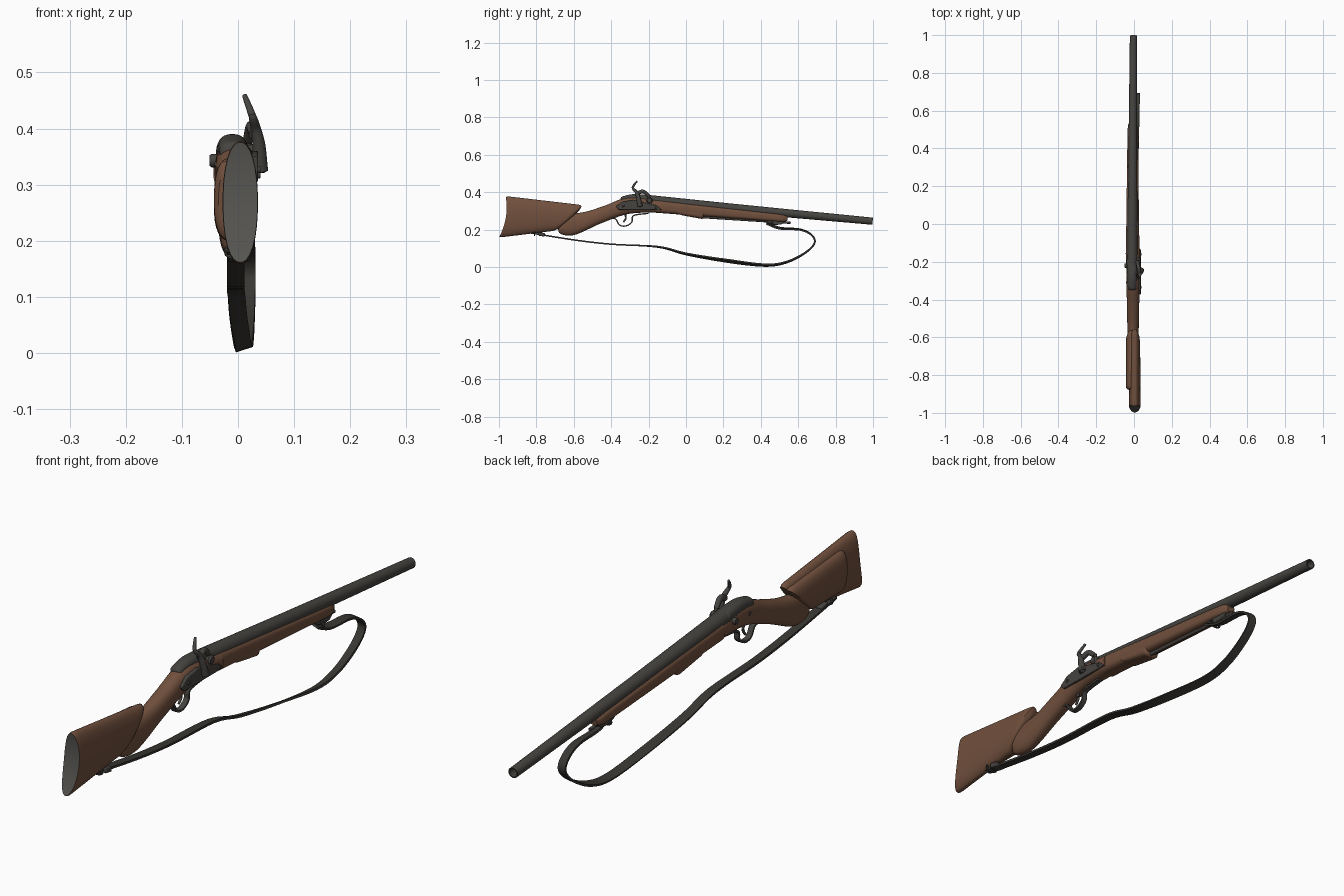
import bpy, bmesh
from math import sin, cos, pi, sqrt, copysign
from mathutils import Vector

default_cube = bpy.data.objects.get("Cube")
if default_cube:
    bpy.data.objects.remove(default_cube)


def material(name, *rgb):
    mat = bpy.data.materials.new(name)
    mat.use_nodes = True
    mat.diffuse_color = (*rgb, 1)
    shader = mat.node_tree.nodes["Principled BSDF"]
    shader.inputs["Base Color"].default_value = (*rgb, 1)
    shader.inputs["Roughness"].default_value = .7
    return mat


wood = material("walnut wood", .165, .08, .047)
metal = material("dark iron", .06, .057, .051)
end_grey = material("butt plate grey", .09, .088, .081)
leather = material("sling leather", .042, .039, .034)
black = material("bore black", .012, .012, .012)


def finish(name, bm, *mats):
    """Turn the bmesh into a named object, smooth with sharp edges kept."""
    bmesh.ops.recalc_face_normals(bm, faces=bm.faces)
    mesh = bpy.data.meshes.new(name)
    bm.to_mesh(mesh)
    bm.free()
    obj = bpy.data.objects.new(name, mesh)
    bpy.context.collection.objects.link(obj)
    for mat in mats:
        mesh.materials.append(mat)
    bpy.ops.object.select_all(action='DESELECT')
    obj.select_set(True)
    bpy.context.view_layer.objects.active = obj
    bpy.ops.object.shade_smooth_by_angle(angle=.7)
    return obj


def skin(bm, rings):
    """Bridge consecutive rings of points and return their vertices."""
    loops = [[bm.verts.new(point) for point in ring] for ring in rings]
    for a, b in zip(loops, loops[1:]):
        for k in range(len(a)):
            bm.faces.new((a[k - 1], a[k], b[k], b[k - 1]))
    return loops


def capped(name, rings, mat):
    bm = bmesh.new()
    loops = skin(bm, rings)
    bm.faces.new(loops[0])
    bm.faces.new(loops[-1])
    return finish(name, bm, mat)


def smooth_path(points, steps=6):
    """Catmull-Rom curve through the points."""
    points = [Vector(p) for p in points]
    padded = [points[0], *points, points[-1]]
    path = []
    for a, b, c, d in zip(padded, padded[1:], padded[2:], padded[3:]):
        for s in range(steps):
            t = s / steps
            path.append(b + t / 2 * (c - a + t * (2 * a - 5 * b + 4 * c - d
                                                  + t * (3 * (b - c) + d - a))))
    return path + [points[-1]]


def round_off(distance, blunt):
    """Section scale near an end: blunt at the very end, full further in."""
    return blunt + (1 - blunt) * sqrt(1 - max(0, 1 - 8 * distance) ** 2)


def loft(name, top, bottom, widths, centre, mats, ends, power=2.4, hollow=0, sides=28):
    """Superellipse body between a top line and a bottom line, both (y, z)."""
    steps = 24 // (len(top) - 1)
    upper, lower = smooth_path(top, steps), smooth_path(bottom, steps)
    rings = []
    for i, (high, low) in enumerate(zip(upper, lower)):
        t = i / (len(upper) - 1)
        scale = round_off(t, ends[0]) * round_off(1 - t, ends[1])
        half = widths[0] + t * (widths[1] - widths[0])
        ring = []
        for k in range(sides):
            angle = 2 * pi * (k + .5) / sides
            across, along = (copysign(abs(f) ** (2 / power), f) * scale
                             for f in (sin(angle), cos(angle)))
            y, z = (high + low) / 2 + (high - low) / 2 * along
            y += hollow * (1 - along ** 2) * (1 - t) ** 6
            ring.append((centre + half * across, y, z))
        rings.append(ring)
    bm = bmesh.new()
    loops = skin(bm, rings)
    # Strip caps follow the hollow of the end
    for end, slot in ((loops[0], len(mats) - 1), (loops[-1], 0)):
        for k in range(sides // 2 - 1):
            face = bm.faces.new((end[k], end[k + 1], end[-k - 2], end[-k - 1]))
            face.material_index = slot
    return finish(name, bm, *mats)


def round_sections(name, centres, radii, mat, axis=None, sides=16):
    """Circles along a path, facing along it or along a fixed axis."""
    rings = []
    last = len(centres) - 1
    for i, (centre, radius) in enumerate(zip(centres, radii)):
        way = axis or centres[min(i + 1, last)] - centres[max(i - 1, 0)]
        turn = way.to_track_quat('Z', 'X')
        angles = [2 * pi * k / sides for k in range(sides)]
        rings.append([centre + turn @ Vector((cos(a), sin(a), 0)) * radius for a in angles])
    return capped(name, rings, mat)


def turned(name, start, end, profile, mat, sides=16):
    """Lathe a profile of (fraction along, radius) between two points."""
    start, end = Vector(start), Vector(end)
    centres = [start.lerp(end, t) for t, radius in profile]
    return round_sections(name, centres, [r for t, r in profile], mat, end - start, sides)


def tapered(name, points, thick, thin, mat):
    path = smooth_path(points)
    radii = [thick + (thin - thick) * i / len(path) for i in range(len(path))]
    return round_sections(name, path, radii, mat)


def ribbon(name, points, half_width, half_thick, mat, shift, twist):
    """Flat strap along (y, z); shift and twist are rules of y."""
    path = smooth_path(points)
    last = len(path) - 1
    rings = []
    for i, (y, z) in enumerate(path):
        way = path[min(i + 1, last)] - path[max(i - 1, 0)]
        normal = Vector((0, -way.y, way.x)).normalized()
        across = Vector((cos(twist(y)), 0, 0)) + normal * sin(twist(y))
        up = normal * cos(twist(y)) - Vector((sin(twist(y)), 0, 0))
        across, up = across * half_width, up * half_thick
        middle = Vector((shift(y), y, z))
        rings.append([middle + across + up, middle - across + up,
                      middle - across - up, middle + across - up])
    return capped(name, rings, mat)


def slab(name, outline, x_from, x_to, mat):
    """Side outline (y, z) thickened along x, with softened edges."""
    obj = capped(name, [[(x, y, z) for y, z in outline] for x in (x_from, x_to)], mat)
    bevel = obj.modifiers.new("soft edge", 'BEVEL')
    bevel.width, bevel.segments = .003, 2


# Stock: butt with hollowed end, cheek rest, wrist with grip knob, fore end
loft("butt", [(-.965, .38), (-.54, .33)], [(-1, .157), (-.69, .195)],
     (.032, .028), .004, (wood, end_grey), (.96, .6), power=2.2, hollow=.02)
loft("cheek_rest", [(-.88, .35), (-.55, .32)], [(-.87, .2), (-.68, .2)],
     (.028, .028), -.015, (wood,), (.7, .6))
loft("wrist", [(-.66, .28), (-.54, .295), (-.43, .33), (-.3, .375), (-.13, .357)],
     [(-.69, .18), (-.6, .17), (-.45, .235), (-.3, .285), (-.13, .29)],
     (.027, .038), -.005, (wood,), (.6, 1))
loft("fore_end", [(-.16, .36), (.545, .28)], [(-.16, .29), (.54, .238)],
     (.037, .026), -.007, (wood,), (1, .6), power=3.2)
loft("fore_grip", [(-.1, .33), (.1, .31)], [(-.03, .278), (.09, .256)],
     (.034, .032), -.007, (wood,), (.8, .8), power=3.2)

# Barrel with open bore, breech tang and ramrod
breech, muzzle = (-.01, -.25, .361), (-.003, .998, .245)
turned("barrel", breech, muzzle, [(0, .025), (.03, .029), (.4, .024), (1, .019),
                                  (1, .015), (.96, .015)], metal, sides=24)
turned("bore", breech, muzzle, [(.96, .015), (.965, .015)], black)
loft("breech_tang", [(-.35, .375), (-.28, .39), (-.19, .383)],
     [(-.35, .34), (-.28, .34), (-.19, .33)], (.022, .03), -.01, (metal,), (.5, .9))
turned("ramrod", (-.005, .08, .268), (-.005, .56, .236), [(0, .007), (1, .006)], metal)

# Lock plate, hammer, nipple and screws
slab("lock_plate", [(-.375, .325), (-.36, .306), (-.13, .305), (-.16, .33),
                    (-.28, .36), (-.34, .35)], .012, .036, metal)
hammer_side = [(-.245, .325), (-.255, .37), (-.265, .4), (-.284, .425), (-.262, .459)]
tapered("hammer", [(.04 - 1.7 * (z - .33) ** 2, y, z) for y, z in hammer_side],
        .014, .004, metal)
tapered("hammer_nose", [(.03, -.265, .39), (.024, -.23, .404), (.018, -.2, .38)],
        .011, .009, metal)
turned("nipple_bolster", (0, -.195, .355), (.034, -.195, .355),
       [(0, .018), (.8, .018), (1, .012)], metal)
turned("nipple", (.018, -.195, .355), (.018, -.2, .385), [(0, .008), (1, .006)], metal)
for name, side, y, z, radius in (("hammer_screw", 1, -.245, .333, .012),
                                 ("front_lock_screw", 1, -.16, .317, .006),
                                 ("rear_lock_screw", 1, -.335, .327, .006),
                                 ("side_screw", -1, -.22, .343, .012),
                                 ("rear_side_screw", -1, -.31, .335, .007)):
    head = side * (.03 + 1.7 * radius)
    turned(name, (side * .025, y, z), (head, y, z),
           [(0, radius), (.85, radius), (1, radius * .8)], metal)

# Trigger and guard
ribbon("trigger_guard", [(-.4, .262), (-.375, .255), (-.355, .224), (-.32, .22),
                         (-.29, .24), (-.28, .275), (-.2, .287)],
       .01, .0035, metal, shift=lambda y: -.004, twist=lambda y: 0)
tapered("trigger", [(-.004, -.325, .285), (-.004, -.322, .26), (-.004, -.335, .24)],
        .006, .004, metal)

# Sling, which leans over where it hangs lowest, and its mounts
ribbon("sling", [(-.84, .184), (-.6, .145), (-.4, .122), (-.15, .108), (0, .07),
                 (.2, .036), (.42, .01), (.54, .027), (.64, .078), (.688, .13),
                 (.67, .172), (.61, .2), (.5, .208), (.43, .236)],
       .0155, .004, leather, shift=lambda y: max(-.004, .023 * y),
       twist=lambda y: max(0, .5 - abs(y - .25)))
for name, y, z in (("rear_swivel", -.81, .181), ("front_swivel", .46, .229)):
    angles = [pi * k / 8 for k in range(17)]
    round_sections(name, [Vector((.022 * cos(a), y, z + .012 * sin(a))) for a in angles],
                   [.004] * len(angles), metal, sides=8)
slab("sling_buckle", [(-.79, .187), (-.79, .168), (-.755, .162), (-.755, .181)],
     -.018, .022, metal)
slab("front_mount", [(.43, .25), (.435, .237), (.475, .225), (.51, .227), (.53, .245)],
     -.02, .012, metal)
